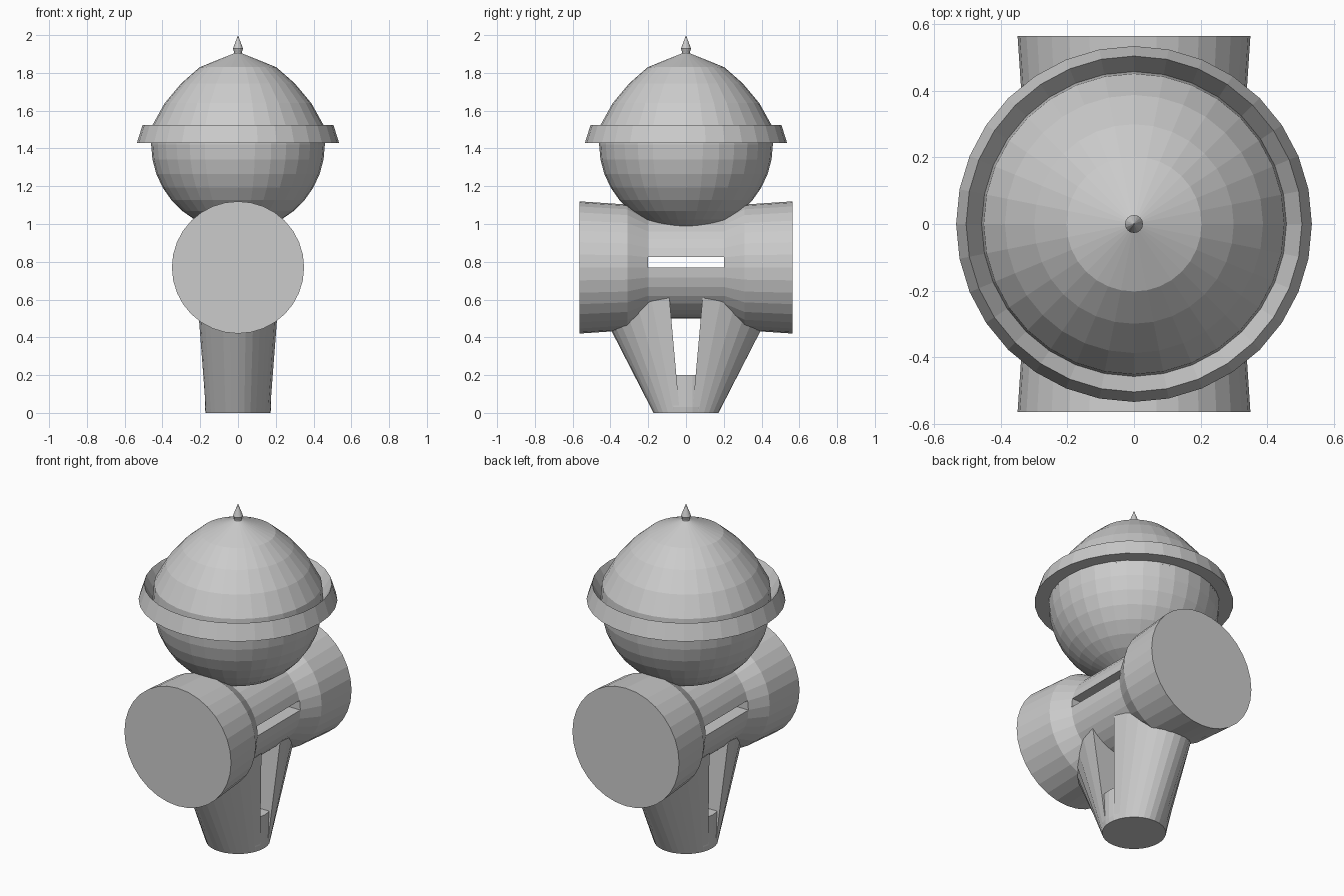
import bpy
import bmesh
from math import sin, cos, pi, radians

if "Cube" in bpy.data.objects:
    bpy.data.objects.remove(bpy.data.objects["Cube"])


def make_object(name, bm):
    bmesh.ops.recalc_face_normals(bm, faces=bm.faces)
    mesh = bpy.data.meshes.new(name)
    bm.to_mesh(mesh)
    bm.free()
    obj = bpy.data.objects.new(name, mesh)
    bpy.context.collection.objects.link(obj)
    return obj


def loft(name, sections, sides=32, closed=False):
    """Skin ellipses given as (rx, ry, z); closed joins last to first."""
    bm = bmesh.new()
    rings = []
    for rx, ry, z in sections:
        rings.append([bm.verts.new((rx * cos(2 * pi * i / sides),
                                    ry * sin(2 * pi * i / sides), z))
                      for i in range(sides)])
    pairs = list(zip(rings, rings[1:]))
    if closed:
        pairs.append((rings[-1], rings[0]))
    else:
        bm.faces.new(rings[0])
        bm.faces.new(rings[-1])
    for a, b in pairs:
        for i in range(sides):
            j = (i + 1) % sides
            bm.faces.new((a[i], a[j], b[j], b[i]))
    bmesh.ops.remove_doubles(bm, verts=bm.verts, dist=0.0005)
    return make_object(name, bm)


def lathe(name, profile, sides=32, closed=False):
    return loft(name, [(r, r, z) for r, z in profile], sides, closed)


def wedge(name, x, y_low, y_high, z_low, z_high):
    """Block along x with a different width at top and bottom."""
    bm = bmesh.new()
    bmesh.ops.create_cube(bm, size=2)
    for v in bm.verts:
        top = v.co.z > 0
        v.co = (v.co.x * x, v.co.y * (y_high if top else y_low),
                z_high if top else z_low)
    return make_object(name, bm)


def cut(obj, cutter):
    cutter.hide_render = True
    mod = obj.modifiers.new("cut", 'BOOLEAN')
    mod.operation = 'DIFFERENCE'
    mod.solver = 'EXACT'
    mod.object = cutter
    bpy.context.view_layer.objects.active = obj
    bpy.ops.object.modifier_apply(modifier=mod.name)
    bpy.data.objects.remove(cutter)


# Splayed legs: flared stand split by a tapered gap
legs = loft("splayed_legs", [(0.172, 0.172, 0), (0.22, 0.49, 0.62)])
cut(legs, wedge("leg_gap_cutter", 0.5, 0.036, 0.096, 0.03, 0.7))

# Round plug joining the feet
lathe("foot_plug", [(0.172, 0), (0.176, 0.03), (0.176, 0.2)])

# Horizontal spool-shaped body with a slot through its waist
body = lathe("spool_body", [(0.35, -0.565), (0.333, -0.31), (0.27, -0.2),
                            (0.27, 0.2), (0.333, 0.31), (0.35, 0.565)])
for v in body.data.vertices:
    x, y, z = v.co
    v.co = (x, z, 0.77 - y)
cut(body, wedge("slot_cutter", 0.6, 0.2, 0.2, 0.77, 0.825))
bm = bmesh.new()
bm.from_mesh(body.data)
bmesh.ops.recalc_face_normals(bm, faces=bm.faces)
bm.to_mesh(body.data)
bm.free()

# Bowl: lower half of the round head
lathe("head_bowl", [(0.46 * sin(radians(a)), 1.422 - 0.46 * cos(radians(a)))
                    for a in range(0, 91, 10)])

# Faceted dome on top
lathe("dome", [(0.46, 1.42), (0.452, 1.525), (0.388, 1.64), (0.3, 1.745),
               (0.203, 1.83), (0, 1.912)])

# Brim with a sloping inner face
lathe("brim", [(0.535, 1.43), (0.505, 1.525), (0.458, 1.44), (0.458, 1.43)],
      closed=True)

# Pointed finial
lathe("finial", [(0.02, 1.9), (0.02, 1.91), (0.027, 1.928), (0, 2.0)], 16)
